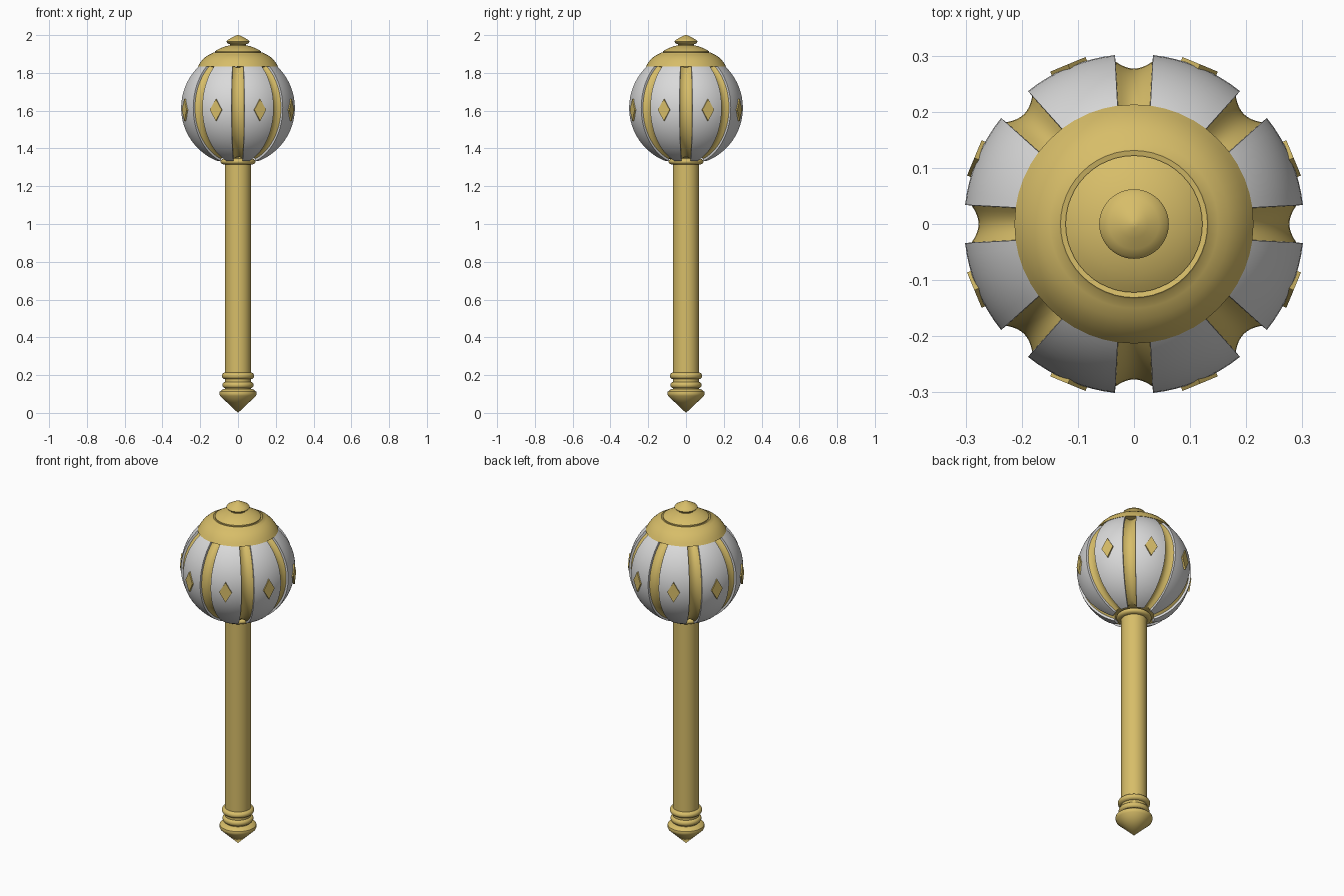
import bpy, bmesh, math
from math import sin, cos, pi, asin, acos, radians

if "Cube" in bpy.data.objects:
    bpy.data.objects.remove(bpy.data.objects["Cube"])

ZC, R = 1.615, 0.303   # centre and radius of the round head


def material(name, col):
    m = bpy.data.materials.new(name)
    m.diffuse_color = (*col, 1)
    m.use_nodes = True
    m.node_tree.nodes["Principled BSDF"].inputs["Base Color"].default_value = m.diffuse_color
    return m


GOLD = material("gold", (0.68, 0.51, 0.14))
SILVER = material("silver", (0.70, 0.70, 0.70))


def finish(bm, name, mat, angle=32):
    bmesh.ops.remove_doubles(bm, verts=bm.verts, dist=1e-5)
    bmesh.ops.recalc_face_normals(bm, faces=bm.faces)
    me = bpy.data.meshes.new(name)
    bm.to_mesh(me)
    bm.free()
    me.materials.append(mat)
    ob = bpy.data.objects.new(name, me)
    bpy.context.collection.objects.link(ob)
    bpy.ops.object.select_all(action='DESELECT')
    ob.select_set(True)
    bpy.context.view_layer.objects.active = ob
    bpy.ops.object.shade_smooth_by_angle(angle=radians(angle))
    return ob


def lathe(name, profile, mat=GOLD, n=48):
    bm = bmesh.new()
    vs = [bm.verts.new((r, 0, z)) for r, z in profile]
    es = [bm.edges.new(p) for p in zip(vs, vs[1:])]
    bmesh.ops.spin(bm, geom=vs + es, cent=(0, 0, 0), axis=(0, 0, 1),
                   angle=2 * pi, steps=n, use_duplicate=False)
    return finish(bm, name, mat)


def ring(r0, r1, z0, z1, n=8):
    # half-round bead profile from z0 to z1
    return [(r0 + (r1 - r0) * sin(pi * i / n),
             (z0 + z1) / 2 - (z1 - z0) / 2 * cos(pi * i / n)) for i in range(n + 1)]


# handle, pommel and collar
lathe("shaft", [(0, 0.19), (0.069, 0.19), (0.069, 1.36), (0, 1.36)])
lathe("pommel_point", [(0, 0), (0.095, 0.09), (0.099, 0.102), (0.097, 0.112),
                       (0.085, 0.122), (0.07, 0.127), (0, 0.127)])
lathe("pommel_neck", [(0, 0.11), (0.069, 0.11), (0.069, 0.2), (0, 0.2)])
lathe("lower_ring", [(0, 0.13)] + ring(0.066, 0.082, 0.13, 0.165) + [(0, 0.165)])
lathe("upper_ring", [(0, 0.178)] + ring(0.066, 0.086, 0.178, 0.214) + [(0, 0.214)])
lathe("head_collar", [(0, 1.315)] + ring(0.072, 0.093, 1.315, 1.346) + [(0, 1.346)])

# cap and finial
lathe("cap", [(0, 1.833), (0.213, 1.833), (0.203, 1.85), (0.188, 1.87), (0.170, 1.886),
              (0.150, 1.898), (0.134, 1.905), (0.131, 1.909), (0.122, 1.907),
              (0.122, 1.914), (0.110, 1.922), (0.09, 1.932), (0.065, 1.941),
              (0.042, 1.946), (0.042, 1.951), (0.055, 1.957), (0.062, 1.965),
              (0.058, 1.972), (0.045, 1.98), (0.025, 1.991), (0.008, 1.999), (0, 2.0)])


def half_groove(phi):
    # half angle of a groove at polar angle phi
    r = R * sin(phi)
    return asin(min(0.9, (0.018 + 0.053 * r) / r))


PHI0, PHI1, ROWS = acos((1.848 - ZC) / R), acos((1.333 - ZC) / R), 24
PHIS = [PHI0 + (PHI1 - PHI0) * i / ROWS for i in range(ROWS + 1)]


def pt(rad, phi, th):
    return (rad * sin(phi) * cos(th), rad * sin(phi) * sin(th), ZC + rad * cos(phi))


# gold core with a scooped groove between each pair of panels
bm = bmesh.new()
rows = []
for phi in PHIS:
    h, row = half_groove(phi), []
    for k in range(8):
        for j in range(-4, 5):
            u = j / 4
            row.append(bm.verts.new(pt(0.277 + 0.014 * u * u, phi, k * pi / 4 + u * h)))
    rows.append(row)
for a, b in zip(rows, rows[1:]):
    for i in range(len(a)):
        j = (i + 1) % len(a)
        bm.faces.new((a[i], a[j], b[j], b[i]))
bm.faces.new(rows[0])
bm.faces.new(rows[-1])
finish(bm, "head_core", GOLD)

# eight silver panels, each a thick curved slab, with a gold diamond plate
COLS = 8
for k in range(8):
    mid = (k + 0.5) * pi / 4
    bm = bmesh.new()
    loops = []
    for phi in PHIS:
        w = pi / 8 - half_groove(phi)
        ths = [mid + w * (2 * j / COLS - 1) for j in range(COLS + 1)]
        loops.append([bm.verts.new(pt(R, phi, t)) for t in ths] +
                     [bm.verts.new(pt(0.265, phi, t)) for t in (ths[-1], ths[0])])
    for a, b in zip(loops, loops[1:]):
        for i in range(len(a)):
            j = (i + 1) % len(a)
            bm.faces.new((a[i], a[j], b[j], b[i]))
    bm.faces.new(loops[0])
    bm.faces.new(loops[-1])
    finish(bm, f"panel_{k + 1}", SILVER)

    bm = bmesh.new()
    c, s = cos(mid), sin(mid)
    sides = [[bm.verts.new((d * c - x * s, d * s + x * c, 1.604 + z))
              for x, z in ((0.034, 0), (0, 0.058), (-0.034, 0), (0, -0.058))]
             for d in (0.2985, 0.308)]
    bm.faces.new(sides[0])
    bm.faces.new(sides[1])
    for i in range(4):
        j = (i + 1) % 4
        bm.faces.new((sides[0][i], sides[0][j], sides[1][j], sides[1][i]))
    finish(bm, f"diamond_{k + 1}", GOLD)
